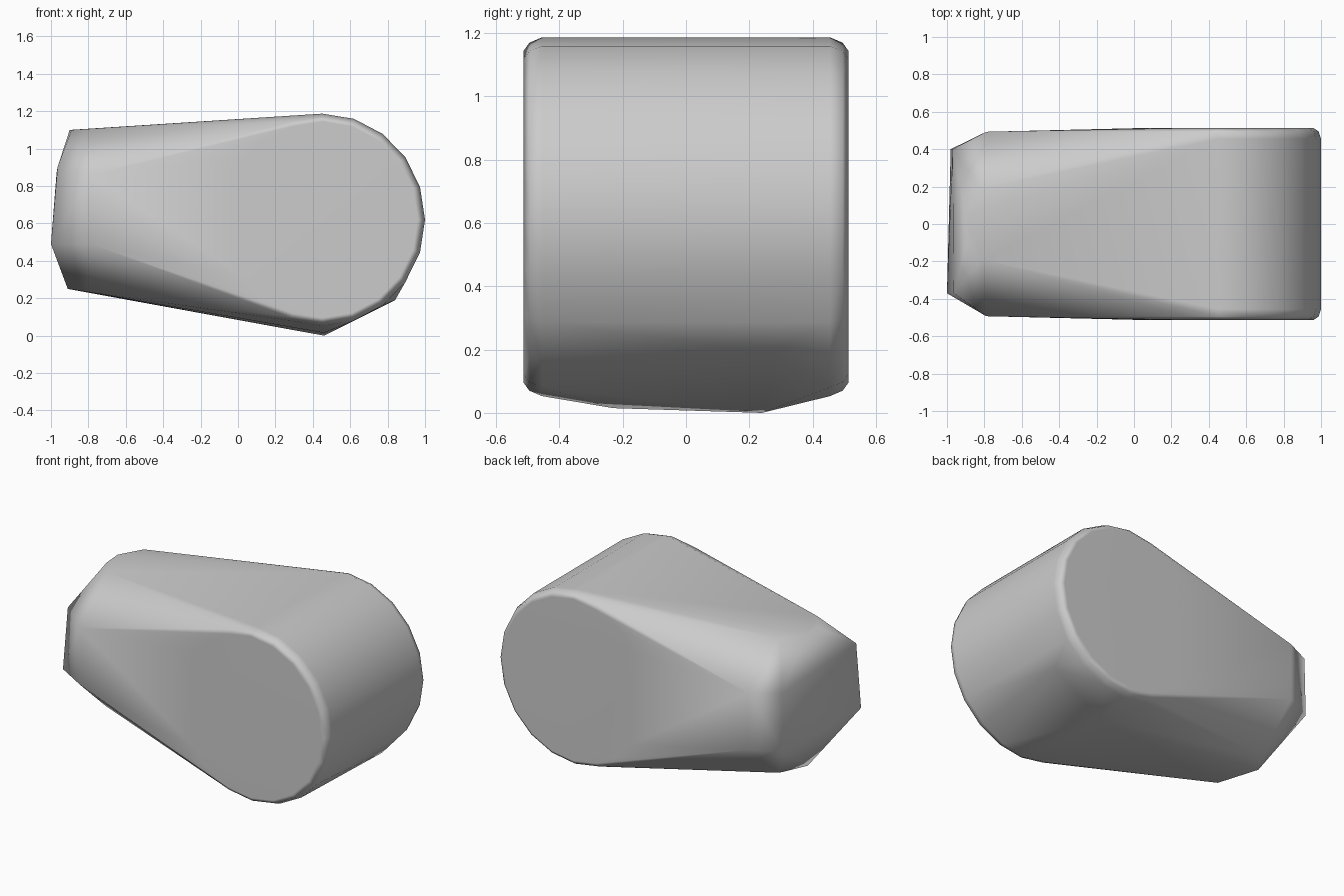
import bpy, bmesh
from math import cos, sin, pi, radians

cube = bpy.data.objects.get("Cube")
if cube:
    bpy.data.objects.remove(cube)

mat = bpy.data.materials.new("plain grey")
mat.use_nodes = True
grey = (0.6, 0.6, 0.6, 1)
mat.diffuse_color = grey
mat.node_tree.nodes["Principled BSDF"].inputs["Base Color"].default_value = grey

points = []


def ring(y, rx, rz, count=20):
    """Upright ellipse of points around the round end."""
    for i in range(count):
        a = 2 * pi * i / count
        points.append((0.45 + rx * cos(a), y, 0.62 + rz * sin(a)))


# Round end: rings with a softly rolled rim on both sides
for side in (-1, 1):
    ring(side * 0.455, 0.55, 0.567)
    ring(side * 0.495, 0.537, 0.55)
    ring(side * 0.513, 0.51, 0.525)

# Shallow keel under the round end
points += [(0.46, 0.24, 0.0), (0.46, -0.23, 0.015), (0.84, 0.28, 0.19)]

# Shoulder of the narrow end: chamfered section
for side in (-1, 1):
    for z in (0.49, 0.86):
        points.append((-0.79, side * 0.493, z))
    points.append((-0.81, side * 0.19, 1.105))
    points.append((-0.81, side * 0.2, 0.235))

# End cap: a tilted hexagon
points += [(-0.965, -0.37, 0.90), (-1.0, -0.37, 0.49),
           (-0.97, 0.40, 0.87), (-0.98, 0.40, 0.49),
           (-0.90, 0.05, 1.10), (-0.89, -0.08, 1.10),
           (-0.91, 0.05, 0.25)]

# Skin the points into one solid body
bm = bmesh.new()
for p in points:
    bm.verts.new(p)
hull = bmesh.ops.convex_hull(bm, input=bm.verts)
loose = set(hull["geom_interior"]) | set(hull["geom_unused"])
bmesh.ops.delete(bm, geom=[v for v in loose if isinstance(v, bmesh.types.BMVert)],
                 context='VERTS')
bmesh.ops.dissolve_limit(bm, angle_limit=radians(1), verts=bm.verts, edges=bm.edges)
bmesh.ops.recalc_face_normals(bm, faces=bm.faces)

mesh = bpy.data.meshes.new("tapered_body")
bm.to_mesh(mesh)
bm.free()
mesh.materials.append(mat)
body = bpy.data.objects.new("tapered_body", mesh)
bpy.context.collection.objects.link(body)
bpy.context.view_layer.objects.active = body
body.select_set(True)
bpy.ops.object.shade_smooth_by_angle(angle=radians(53))

# Keep the large faces flat-looking
weighted = body.modifiers.new("face_weighting", 'WEIGHTED_NORMAL')
weighted.keep_sharp = True
